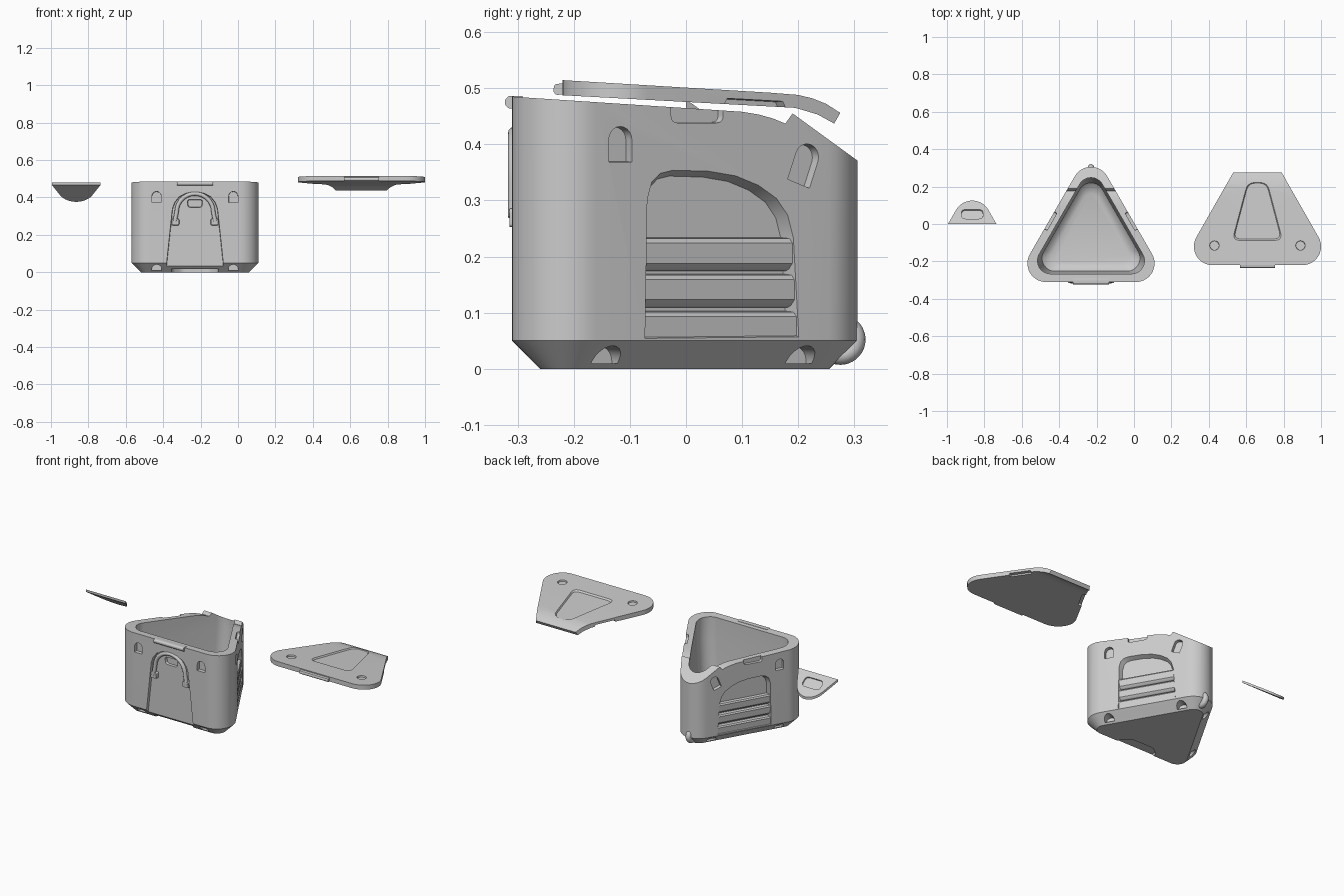
import bpy, bmesh
from math import sin, cos, radians, pi, atan
from mathutils import Matrix, Vector

if "Cube" in bpy.data.objects:
    bpy.data.objects.remove(bpy.data.objects["Cube"])

BODY, LID, CAP = Vector((-.23, 0, 0)), Vector((.66, .09, 0)), Vector((-.865, 0, 0))
CY = -.0717            # centroid of the rounded triangle


def obj_from(bm, name):
    bmesh.ops.recalc_face_normals(bm, faces=bm.faces)
    me = bpy.data.meshes.new(name)
    bm.to_mesh(me)
    bm.free()
    ob = bpy.data.objects.new(name, me)
    bpy.context.collection.objects.link(ob)
    return ob


def loft(name, rings):
    """Closed skin through rings of equal length, with both ends capped."""
    bm = bmesh.new()
    rows = [[bm.verts.new(p) for p in r] for r in rings]
    n = len(rows[0])
    for a, b in zip(rows, rows[1:]):
        for i in range(n):
            bm.faces.new((a[i], a[(i + 1) % n], b[(i + 1) % n], b[i]))
    bm.faces.new(rows[0])
    bm.faces.new(rows[-1])
    return obj_from(bm, name)


def prism(name, pts, a, b, m=Matrix(), taper=1.0):
    """Extrude a 2D outline from depth a to b; the a end is shrunk by taper."""
    n = len(pts)
    mx, my = (min(p[k] for p in pts) / 2 + max(p[k] for p in pts) / 2 for k in (0, 1))
    low = [m @ Vector((mx + (x - mx) * taper, my + (y - my) * taper, a)) for x, y in pts]
    return loft(name, [low, [m @ Vector((x, y, b)) for x, y in pts]])


def boolean(ob, tool, op='DIFFERENCE'):
    mod = ob.modifiers.new('cut', 'BOOLEAN')
    mod.operation, mod.solver, mod.object = op, 'EXACT', tool
    bpy.context.view_layer.objects.active = ob
    bpy.ops.object.modifier_apply(modifier=mod.name)
    bpy.data.objects.remove(tool, do_unlink=True)


def arc(cx, cy, r, a0, a1, n=14):
    return [(cx + r * cos(radians(a0 + (a1 - a0) * i / n)),
             cy + r * sin(radians(a0 + (a1 - a0) * i / n))) for i in range(n + 1)]


def triangle(r, k):
    """Rounded triangle: corner radius r, corner centres scaled by k."""
    pts = []
    for a in (90, 210, 330):
        d = .2771 * k
        pts += arc(d * cos(radians(a)), CY + d * sin(radians(a)), r, a - 60, a + 60)
    return pts


def frame(angle, off):
    """Frame on a flat wall: u sideways, v up, w outward."""
    a = radians(angle)
    u, w = Vector((-sin(a), cos(a), 0)), Vector((cos(a), sin(a), 0))
    o = off + Vector((0, CY, 0)) + w * .2386
    m = Matrix((u, (0, 0, 1), w)).transposed().to_4x4()
    m.translation = o
    return m


def yz(off):
    """Frame for side profiles drawn in y and z, extruded along x."""
    return Matrix.Translation(off) @ Matrix(((0, 0, 1, 0), (1, 0, 0, 0), (0, 1, 0, 0), (0, 0, 0, 1)))


def arch(cx, cz, hw, h, tilt=0):
    pts = [(-hw, -h), (hw, -h)] + arc(0, h - hw, hw, 0, 180, 10)
    c, s = cos(tilt), sin(tilt)
    return [(cx + x * c - y * s, cz + x * s + y * c) for x, y in pts]


def rounded_poly(pts, r, n=5):
    """Round the corners of an outline with small quadratic curves."""
    out = []
    for i, p in enumerate(pts):
        p, a, b = Vector(p), Vector(pts[i - 1]), Vector(pts[(i + 1) % len(pts)])
        s, e = p + (a - p).normalized() * r, p + (b - p).normalized() * r
        for j in range(n + 1):
            t = j / n
            out.append(tuple(s * (1 - t) ** 2 + p * 2 * t * (1 - t) + e * t * t))
    return out


# Tub shell: chamfered foot, straight outer wall, tapered inner cavity
levels = [(0, .05, 1), (.05, .1, 1), (.55, .1, 1), (.55, .07, .9), (.36, .07, .9),
          (.09, .07, .8), (.07, .06, .75), (.06, .045, .68)]
tub = loft('tub', [[BODY + Vector((x, y, z)) for x, y in triangle(r, k)] for z, r, k in levels])

# Sloped rim with the step at the back
rim = [(-.4, .491), (-.31, .485), (.1, .458), (.13, .453), (.155, .446), (.177, .437),
       (.19, .455), (.3, .375), (.4, .302), (.4, .7), (-.4, .7)]
boolean(tub, prism('rim_cut', rim, -.5, .5, yz(BODY)))

# Carrying recesses, slots and rim notches on the two back walls
panel = [(-.152, .042), (.19, .045), (.178, .235), (.165, .28), (.14, .312), (.1, .337), (.05, .355),
         (-.01, .364), (-.09, .366), (-.118, .36), (-.137, .343), (-.147, .31)]
front = frame(-90, BODY)
for side, angle in (('right', 30), ('left', 150)):
    s = 1 if side == 'right' else -1
    m = frame(angle, BODY) @ Matrix.Diagonal((s, 1, 1, 1))
    boolean(tub, prism('panel_cut', panel, -.026, .03, m, .86))
    notch = rounded_poly([(-.09, .435), (.026, .435), (.026, .52), (-.09, .52)], .015)
    boolean(tub, prism('notch_cut', notch, -.016, .05, m, .9))
    boolean(tub, prism('slot_cut', arch(-.19, .4, .027, .036), -.02, .08, m, .85))
    boolean(tub, prism('slot_cut', arch(.19, .365, .027, .042, -.35), -.02, .08, m, .85))
    for u in (-.2, .2):
        boolean(tub, prism('foot_cut', arch(u, .025, .027, .016), -.06, .05, m))
    # Three louvre ribs across the recess
    mr = m @ Matrix(((0, 0, 1, 0), (0, 1, 0, 0), (1, 0, 0, 0), (0, 0, 0, 1)))
    for i, z in enumerate((.043, .109, .174)):
        prof = [(-.035, z), (-.02, z), (-.013, z + .004), (-.005, z + .014),
                (-.003, z + .05), (-.008, z + .058), (-.035, z + .061)]
        prism(f'{side}_rib_{i + 1}', prof, -.144, .181 - .004 * i, mr)

# Front wall: tall tapered recess, inner dish, slots, feet notches
half = [(.16, .018), (.13, .3), (.125, .345), (.112, .38), (.088, .41), (.05, .43), (.015, .437)]
outline = half + [(-x, z) for x, z in reversed(half)]
boolean(tub, prism('front_cut', outline, -.016, .04, front, .95))
dish = rounded_poly([(-.05, .34), (.05, .34), (.055, .395), (-.055, .395)], .02)
boolean(tub, prism('dish_cut', dish, -.03, .03, front, .7))
for u in (-.205, .205):
    boolean(tub, prism('slot_cut', arch(u, .402, .028, .034), -.02, .08, front, .85))
    boolean(tub, prism('foot_cut', arch(u, .025, .027, .016), -.06, .05, front))
# Arched relief under the front edge
under = [(-.15, -.4), (.15, -.4), (.12, -.24), (.07, -.2), (-.07, -.2), (-.12, -.24)]
boolean(tub, prism('under_cut', rounded_poly(under, .02), -.02, .018, Matrix.Translation(BODY)))

# Front latch lip
lip = rounded_poly([(-.02, .464), (.006, .464), (.012, .47), (.012, .48), (.006, .486), (-.02, .486)], .002, 2)
mlip = front @ Matrix(((0, 0, 1, 0), (0, 1, 0, 0), (1, 0, 0, 0), (0, 0, 0, 1)))
prism('latch_lip', lip, -.097, .097, mlip)

# Bail handle and its two lugs
cu = bpy.data.curves.new('front_handle', 'CURVE')
cu.dimensions, cu.bevel_depth, cu.bevel_resolution, cu.use_fill_caps = '3D', .011, 4, True
path = [(.108, .27)] + arc(0, .322, .098, 0, 180, 20) + [(-.108, .27)]
sp = cu.splines.new('POLY')
sp.points.add(len(path) - 1)
for p, (u, v) in zip(sp.points, path):
    p.co = (*(front @ Vector((u, v, -.004))), 1)
bpy.context.collection.objects.link(bpy.data.objects.new('front_handle', cu))
for u in (-.105, .105):
    lug = rounded_poly([(u - .022, .25), (u + .022, .25), (u + .022, .288), (u - .022, .288)], .008)
    prism('handle_lug', [(x, z) for x, z in lug], .004, -.025, front, .85)

# Round bumper wheel at the back corner
bpy.ops.mesh.primitive_torus_add(major_radius=.028, minor_radius=.017, major_segments=36, minor_segments=16,
                                 location=BODY + Vector((0, .275, .052)), rotation=(0, pi / 2, 0))
bpy.context.object.name = 'back_bumper'

# Lid: bent plate trimmed to the rounded outline
plate = [(-.32, .515), (.06, .492), (.11, .488), (.135, .482), (.16, .472), (.185, .456),
         (.174, .437), (.145, .453), (.105, .465), (-.32, .488)]
lid = prism('lid', plate, -.4, .4, yz(LID))
t = triangle(.1, 1)
edge = t[15:] + [(.127, .19), (-.127, .19)]
boolean(lid, prism('lid_trim', edge, .3, .6, Matrix.Translation(LID)), 'INTERSECT')
# Tapered dish and two dimples in the lid top
top = Matrix.Translation((.66, 0, .501)) @ Matrix.Rotation(-.0605, 4, 'X')
dish = rounded_poly([(-.145, -.1), (.145, -.1), (.055, .24), (-.055, .24)], .045)
boolean(lid, prism('lid_dish_cut', dish, -.008, .012, top, .88))
for u in (-.23, .23):
    boolean(lid, prism('dimple_cut', arc(u, -.115, .028, 0, 345, 23), -.008, .012, top, .85))
# Finger grips in the lid edges
for angle, s in ((30, 1), (150, -1)):
    m = frame(angle, LID) @ Matrix.Diagonal((s, 1, 1, 1))
    grip = [(-.105, .44), (.065, .44), (.045, .478), (-.08, .484)]
    boolean(lid, prism('grip_cut', grip, -.018, .03, m, .85))
# Lid latch tab
tab = rounded_poly([(-.2, .49), (-.232, .488), (-.237, .495), (-.234, .507), (-.2, .511)], .003, 2)
prism('lid_tab', tab, -.093, .093, yz(Vector((.66, 0, 0))))

# Back cap: sloped plate with a finger slot
slope = [(-.0, .48), (.2, .338), (.2, .323), (.0, .466)]
cap = prism('back_cap', slope, -.3, .3, yz(CAP))
edge = arc(0, .025, .1, 30, 150, 24) + [(-.135, -.01), (.135, -.01)]
boolean(cap, prism('cap_trim', edge, .2, .6, Matrix.Translation(CAP)), 'INTERSECT')
tilt = Matrix.Translation(CAP + Vector((0, 0, .48))) @ Matrix.Rotation(-atan(.71), 4, 'X')
slot = rounded_poly([(-.063, .032), (.063, .032), (.063, .097), (-.063, .097)], .025)
boolean(cap, prism('cap_slot_cut', slot, -.007, .02, tilt, .9))

# Smooth curved walls, keep crisp edges
bpy.ops.object.select_all(action='DESELECT')
for ob in bpy.data.objects:
    if ob.type == 'MESH':
        ob.select_set(True)
        bpy.context.view_layer.objects.active = ob
bpy.ops.object.shade_smooth_by_angle(angle=radians(32))
